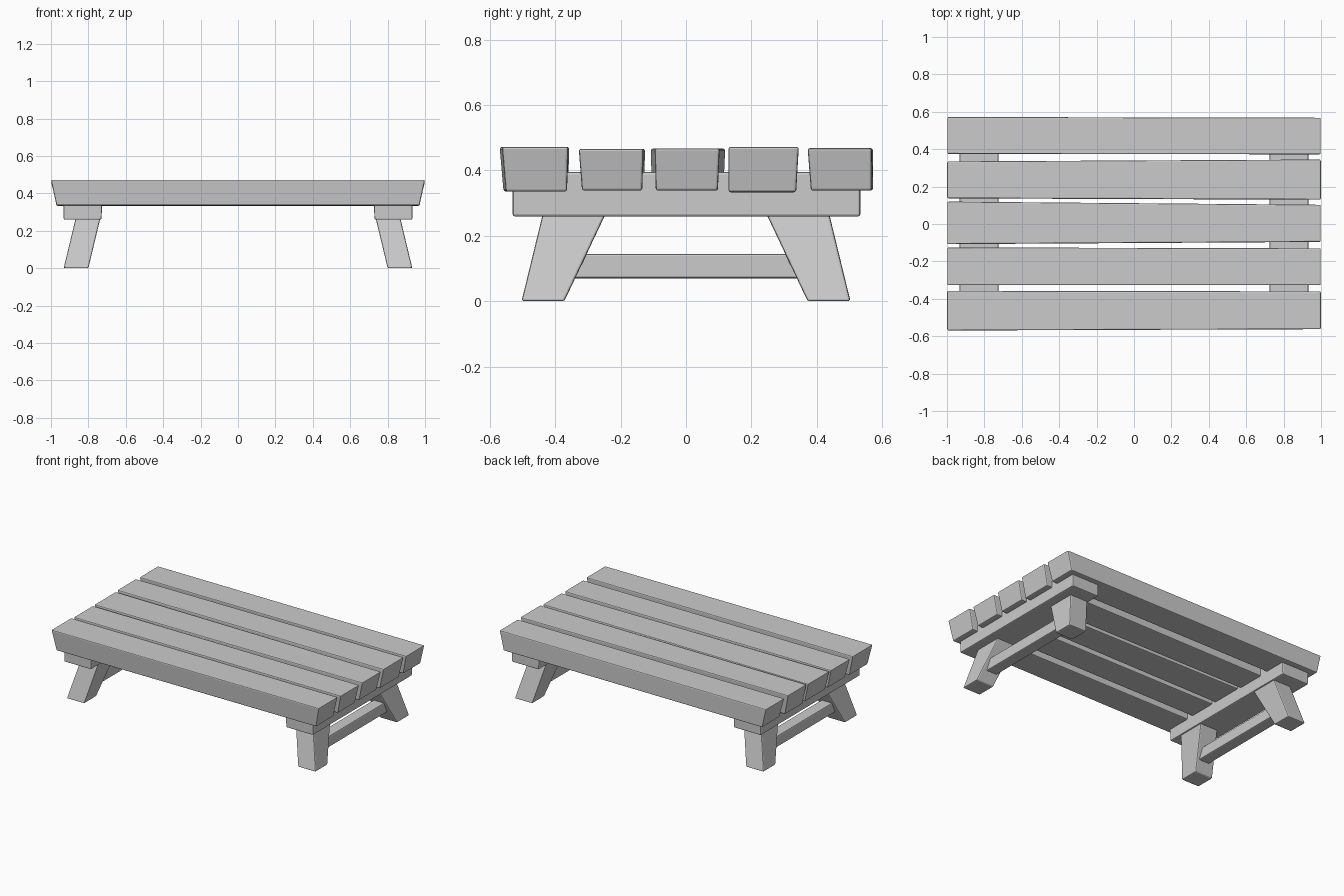
import bpy, bmesh

if "Cube" in bpy.data.objects:
    bpy.data.objects.remove(bpy.data.objects["Cube"])


def loft(name, a, b, bevel=0.007):
    """Six-sided beam between two four-point loops, with softened edges."""
    bm = bmesh.new()
    va = [bm.verts.new(p) for p in a]
    vb = [bm.verts.new(p) for p in b]
    bm.faces.new(va)
    bm.faces.new(vb)
    for i in range(4):
        j = (i + 1) % 4
        bm.faces.new((va[i], va[j], vb[j], vb[i]))
    bmesh.ops.recalc_face_normals(bm, faces=bm.faces)
    mesh = bpy.data.meshes.new(name)
    bm.to_mesh(mesh)
    bm.free()
    ob = bpy.data.objects.new(name, mesh)
    bpy.context.collection.objects.link(ob)
    mod = ob.modifiers.new("soft_edges", 'BEVEL')
    mod.width = bevel
    mod.segments = 2
    return ob


def rect(x0, x1, y0, y1, z):
    return [(x0, y0, z), (x1, y0, z), (x1, y1, z), (x0, y1, z)]


def plank_end(side, y0, y1, in0, in1, z0, z1):
    # wider at the top, end face leaning inwards towards the bottom
    return [(side * 0.97, y0 + in0, z0), (side * 0.97, y1 - in1, z0),
            (side, y1, z1), (side, y0, z1)]


# Top planks: left y range, right y range, lower insets, z range
planks = [
    (-0.570, -0.357, -0.563, -0.360, 0.012, 0.004, 0.335, 0.472),
    (-0.328, -0.125, -0.328, -0.130, 0.010, 0.004, 0.338, 0.466),
    (-0.108, 0.120, -0.096, 0.103, 0.004, 0.006, 0.338, 0.467),
    (0.137, 0.335, 0.130, 0.345, 0.000, 0.008, 0.333, 0.472),
    (0.374, 0.572, 0.372, 0.568, 0.010, 0.000, 0.338, 0.468),
]
for i, (l0, l1, r0, r1, in0, in1, z0, z1) in enumerate(planks):
    loft(f"top_plank_{i + 1}",
         plank_end(-1, l0, l1, in0, in1, z0, z1),
         plank_end(1, r0, r1, in0, in1, z0, z1))

for s, side in ((-1, "left"), (1, "right")):
    # Cross beam under the planks
    loft(f"{side}_cross_beam",
         rect(s * 0.73, s * 0.932, -0.53, 0.533, 0.259),
         rect(s * 0.724, s * 0.932, -0.53, 0.533, 0.395))
    # Splayed legs, wider at the top
    for t, end in ((-1, "front"), (1, "back")):
        loft(f"{end}_{side}_leg",
             rect(s * 0.80, s * 0.932, t * 0.372, t * 0.503, 0.0),
             rect(s * 0.728, s * 0.86, t * 0.23, t * 0.43, 0.30))
    # Stretcher joining the two legs
    loft(f"{side}_stretcher",
         rect(s * 0.80, s * 0.88, -0.36, 0.36, 0.07),
         rect(s * 0.80, s * 0.88, -0.36, 0.36, 0.145))
